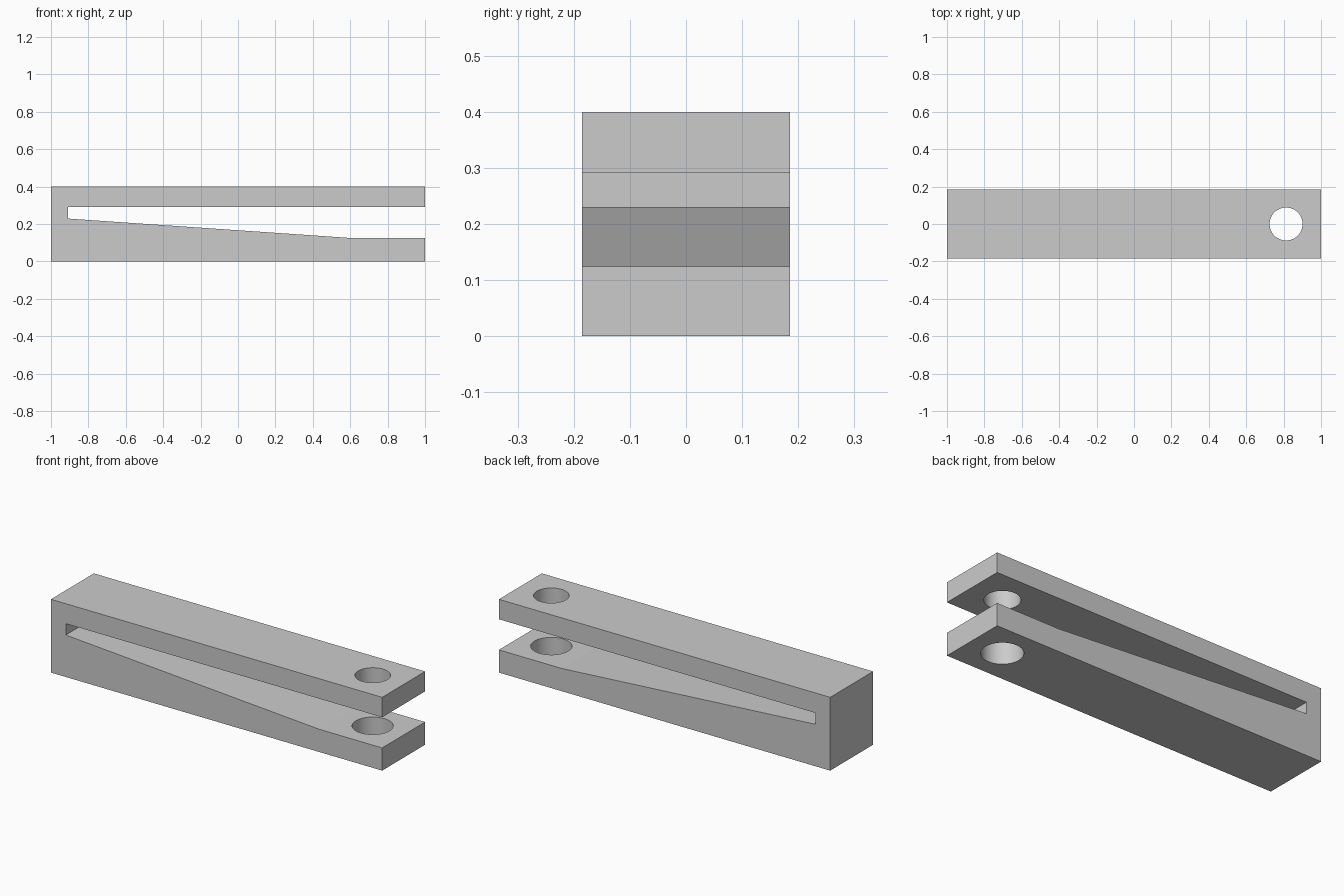
import bpy, bmesh, math

if "Cube" in bpy.data.objects:
    bpy.data.objects.remove(bpy.data.objects["Cube"], do_unlink=True)

HALF_WIDTH = 0.185
HOLE_X = 0.813

grey = bpy.data.materials.new("plain grey")
grey.use_nodes = True
grey.diffuse_color = (0.6, 0.6, 0.6, 1)
grey.node_tree.nodes["Principled BSDF"].inputs["Base Color"].default_value = (0.6, 0.6, 0.6, 1)


def make_object(name, bm):
    bmesh.ops.recalc_face_normals(bm, faces=bm.faces)
    mesh = bpy.data.meshes.new(name)
    bm.to_mesh(mesh)
    bm.free()
    mesh.materials.append(grey)
    obj = bpy.data.objects.new(name, mesh)
    bpy.context.collection.objects.link(obj)
    return obj


def drill(body, name, radius, z, depth):
    """Cut a vertical round hole through one arm."""
    bm = bmesh.new()
    bmesh.ops.create_cone(bm, cap_ends=True, segments=64, radius1=radius, radius2=radius, depth=depth)
    bmesh.ops.translate(bm, verts=bm.verts, vec=(HOLE_X, 0, z))
    cutter = make_object(name, bm)
    cutter.hide_render = True
    mod = body.modifiers.new(name, 'BOOLEAN')
    mod.operation = 'DIFFERENCE'
    mod.solver = 'EXACT'
    mod.object = cutter
    bpy.ops.object.select_all(action='DESELECT')
    body.select_set(True)
    bpy.context.view_layer.objects.active = body
    bpy.ops.object.modifier_apply(modifier=mod.name)
    bpy.data.objects.remove(cutter, do_unlink=True)


# Forked bar: side profile with a tapering slot, extruded across its width
profile = [(-1, 0), (1, 0), (1, 0.124), (0.62, 0.124), (-0.91, 0.229),
           (-0.91, 0.291), (1, 0.291), (1, 0.4), (-1, 0.4)]
bm = bmesh.new()
face = bm.faces.new([bm.verts.new((x, -HALF_WIDTH, z)) for x, z in profile])
side = bmesh.ops.extrude_face_region(bm, geom=[face])
new_verts = [v for v in side["geom"] if isinstance(v, bmesh.types.BMVert)]
bmesh.ops.translate(bm, verts=new_verts, vec=(0, 2 * HALF_WIDTH, 0))
bar = make_object("slotted_bar", bm)

# Holes near the open end, the lower one slightly wider
drill(bar, "upper_hole_cutter", 0.088, 0.35, 0.2)
drill(bar, "lower_hole_cutter", 0.102, 0.06, 0.3)

# Round the hole walls, keep the body edges sharp
bpy.ops.object.shade_smooth_by_angle(angle=math.radians(20))
for poly in bar.data.polygons:
    c = poly.center
    in_hole = math.hypot(c.x - HOLE_X, c.y) < 0.11 and abs(poly.normal.z) < 0.1
    poly.use_smooth = in_hole
